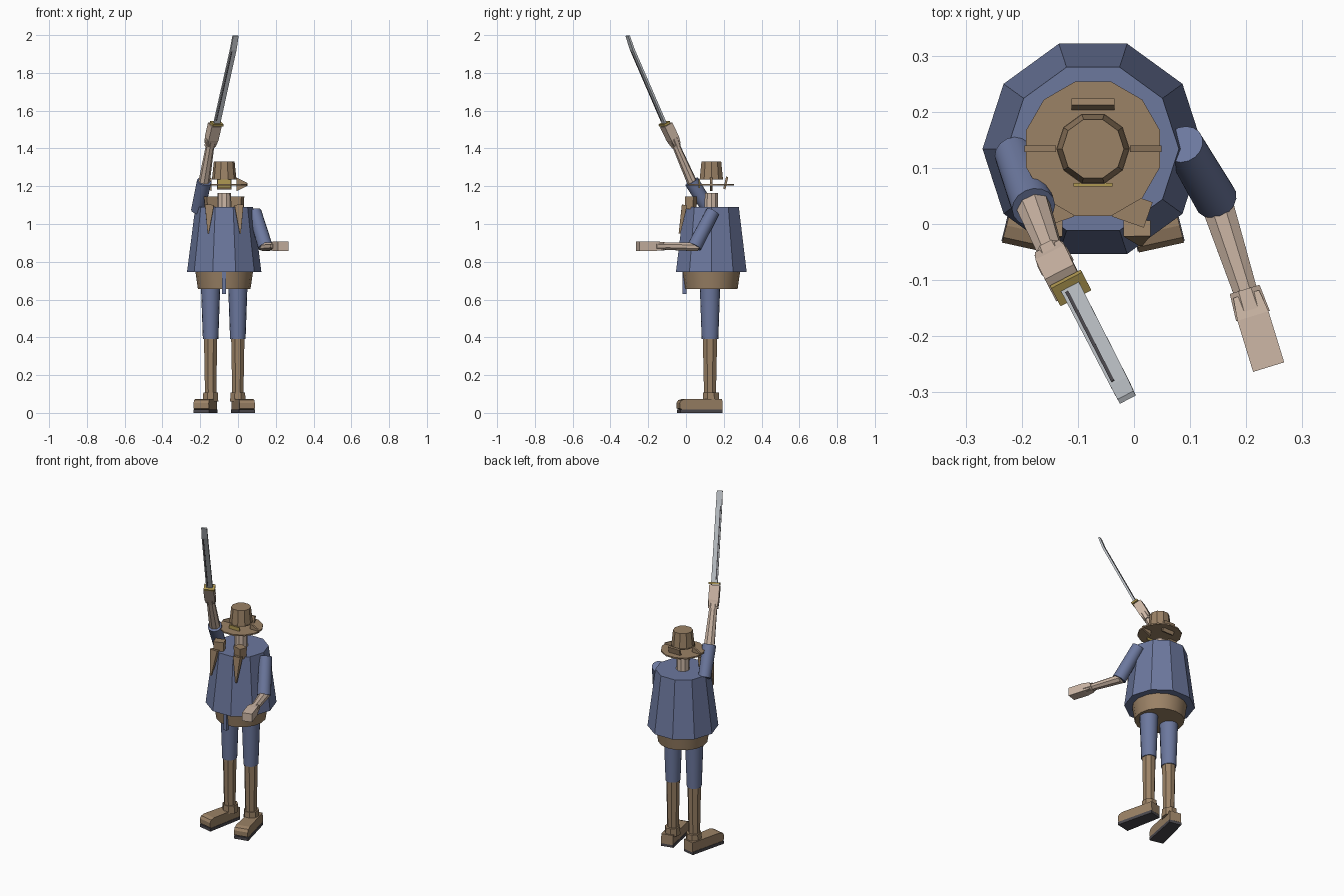
import bpy, bmesh, math
from mathutils import Vector

if "Cube" in bpy.data.objects:
    bpy.data.objects.remove(bpy.data.objects["Cube"])


def material(name, r, g, b):
    m = bpy.data.materials.new(name)
    lin = [((c / 255 + 0.055) / 1.055) ** 2.4 for c in (r, g, b)]
    m.diffuse_color = (*lin, 1)
    m.use_nodes = True
    m.node_tree.nodes["Principled BSDF"].inputs["Base Color"].default_value = m.diffuse_color
    return m


BLUE = material("blue cloth", 108, 120, 158)
BROWN = material("brown leather", 155, 130, 102)
SKIN = material("skin", 205, 183, 166)
STEEL = material("steel", 190, 195, 200)
GOLD = material("gold", 175, 152, 82)
DARK = material("dark sole", 76, 73, 78)


def loft(name, mat, sections, n=4, side=(1, 0, 0), smooth=False, turn=0.0):
    """Skin a tube through (point, half width, half depth) sections; n=4 gives a box."""
    axis = (Vector(sections[-1][0]) - Vector(sections[0][0])).normalized()
    u = Vector(side)
    u = (u - axis * u.dot(axis)).normalized()
    w = axis.cross(u)
    bm = bmesh.new()
    rings = []
    for p, a, b in sections:
        ring = []
        for i in range(n):
            t = math.tau * i / n + turn
            c, s = math.cos(t), math.sin(t)
            if n == 4:
                c, s = ((1, 1), (-1, 1), (-1, -1), (1, -1))[i]
            ring.append(bm.verts.new(Vector(p) + u * a * c + w * b * s))
        rings.append(ring)
    for lo, hi in zip(rings, rings[1:]):
        for i in range(n):
            j = (i + 1) % n
            bm.faces.new((lo[i], lo[j], hi[j], hi[i]))
    bm.faces.new(rings[0][::-1])
    bm.faces.new(rings[-1])
    bmesh.ops.recalc_face_normals(bm, faces=bm.faces)
    me = bpy.data.meshes.new(name)
    bm.to_mesh(me)
    bm.free()
    me.materials.append(mat)
    ob = bpy.data.objects.new(name, me)
    bpy.context.collection.objects.link(ob)
    if smooth:
        bpy.context.view_layer.objects.active = ob
        ob.select_set(True)
        bpy.ops.object.shade_smooth_by_angle(angle=math.radians(40))
        ob.select_set(False)
    return ob


CX, CY = -0.073, 0.134


def turned(name, mat, profile, n, **kw):
    """Upright round part on the body axis from (z, radius) pairs."""
    return loft(name, mat, [((CX, CY, z), r, r) for z, r in profile], n, **kw)


# Trunk
turned("coat", BLUE, [(0.745, 0.197), (1.09, 0.153)], 10)
turned("belt", BROWN, [(0.655, 0.139), (0.75, 0.153)], 16, smooth=True)
turned("neck", SKIN, [(1.05, 0.038), (1.165, 0.036)], 10)
loft("belt_tab", BLUE, [((-0.074, -0.008, 0.63), 0.011, 0.011), ((-0.074, -0.008, 0.76), 0.011, 0.011)])

# Hat: open crown block above a thin brim
turned("hat_brim", BROWN, [(1.205, 0.124), (1.213, 0.124)], 12, turn=math.pi / 12)
turned("hat_crown", BROWN, [(1.24, 0.0645), (1.33, 0.055)], 10)
turned("hat_crown_rim", BROWN, [(1.236, 0.0655), (1.242, 0.0655)], 10)
loft("hat_back_flap", BROWN, [((CX, 0.203, 1.185), 0.038, 0.006), ((CX, 0.218, 1.25), 0.038, 0.006)])
loft("hat_buckle", GOLD, [((CX, 0.07, 1.19), 0.035, 0.003), ((CX, 0.07, 1.235), 0.035, 0.003)])
for s, label in ((-1, "right"), (1, "left")):
    # Slanting brim fins
    loft(f"hat_fin_{label}", BROWN,
         [((CX + s * 0.066, CY, 1.21), 0.036, 0.006), ((CX + s * 0.122, CY, 1.21), 0.008, 0.006)],
         side=(0, 0, 1))

# Lapels: block on the shoulder with a long point down the chest
for s, label in ((-1, "right"), (1, "left")):
    x = CX + s * 0.07
    loft(f"collar_block_{label}", BROWN,
         [((x, 0.026, 1.08), 0.028, 0.022), ((x, 0.026, 1.145), 0.03, 0.024)], side=(1, -s * 0.35, 0))
    loft(f"lapel_point_{label}", BROWN,
         [((x + s * 0.015, -0.034, 0.95), 0.003, 0.005), ((x + s * 0.008, -0.008, 1.1), 0.024, 0.014)])

# Legs and shoes
for s, label in ((-1, "right"), (1, "left")):
    x, y = CX + s * 0.072, 0.127
    loft(f"thigh_{label}", BLUE, [((x, y, 0.39), 0.041, 0.044), ((x, y, 0.67), 0.051, 0.054)], 16, smooth=True)
    loft(f"shin_{label}", BROWN, [((x, y, 0.09), 0.032, 0.034), ((x, y, 0.395), 0.038, 0.041)], 8, turn=math.pi / 8)
    loft(f"ankle_{label}", BROWN, [((x, 0.132, 0.06), 0.044, 0.047), ((x, 0.132, 0.108), 0.042, 0.045)],
         8, turn=math.pi / 8)
    fwd = Vector((s * 0.22, -1, 0)).normalized()
    across = fwd.cross(Vector((0, 0, 1)))
    heel = Vector((x, 0.185, 0)) - fwd * 0.0

    def at(d, z):
        return heel + fwd * d + Vector((0, 0, z))
    loft(f"sole_{label}", DARK, [(at(0, 0.009), 0.037, 0.009), (at(0.23, 0.009), 0.043, 0.009)], side=across)
    loft(f"shoe_{label}", BROWN,
         [(at(0, 0.045), 0.035, 0.029), (at(0.20, 0.045), 0.04, 0.029),
          (at(0.222, 0.043), 0.041, 0.024), (at(0.232, 0.038), 0.041, 0.014)], side=across)


def arm(label, shoulder, elbow, wrist, tip, side):
    a, b, c, d = (Vector(p) for p in (shoulder, elbow, wrist, tip))
    loft(f"sleeve_{label}", BLUE, [(a, 0.036, 0.036), (b, 0.039, 0.039)], 16, side=side, smooth=True)
    loft(f"forearm_{label}", SKIN, [(b - (c - b) * 0.08, 0.032, 0.026), (c, 0.023, 0.02)], 8,
         side=side, turn=math.pi / 8)
    loft(f"cuff_{label}", SKIN, [(c - (c - b) * 0.05, 0.03, 0.024), (c + (d - c) * 0.3, 0.034, 0.026)], 8,
         side=side, turn=math.pi / 8)
    loft(f"hand_{label}", SKIN, [(c, 0.024, 0.02), (c + (d - c) * 0.3, 0.029, 0.025), (d, 0.029, 0.025)], side=side)


# Lowered left arm and raised right arm
arm("left", (0.088, 0.142, 1.065), (0.145, 0.045, 0.88), (0.2, -0.125, 0.883), (0.24, -0.255, 0.883), (1, 0.3, 0))
SIDE = (0.88, 0.46, 0)
arm("right", (-0.213, 0.125, 1.07), (-0.179, 0.03, 1.225), (-0.147, -0.055, 1.42), (-0.123, -0.105, 1.525), SIDE)

# Sword: guard, blade with a kinked tip, and a dark groove on both faces
base, kink, point = Vector((-0.113, -0.114, 1.53)), Vector((-0.025, -0.285, 1.925)), Vector((-0.013, -0.309, 1.997))
axis = (kink - base).normalized()
loft("sword_guard", GOLD, [(base - axis * 0.006, 0.031, 0.02), (base + axis * 0.006, 0.031, 0.02)], side=SIDE)
loft("sword_blade", STEEL, [(base, 0.018, 0.006), (kink, 0.017, 0.006), (point, 0.016, 0.005)], side=SIDE)
u = Vector(SIDE).normalized()
loft("blade_groove", DARK,
     [(base + axis * 0.02 - u * 0.009, 0.003, 0.0075), (kink - axis * 0.01 - u * 0.009, 0.003, 0.0075)], side=SIDE)
